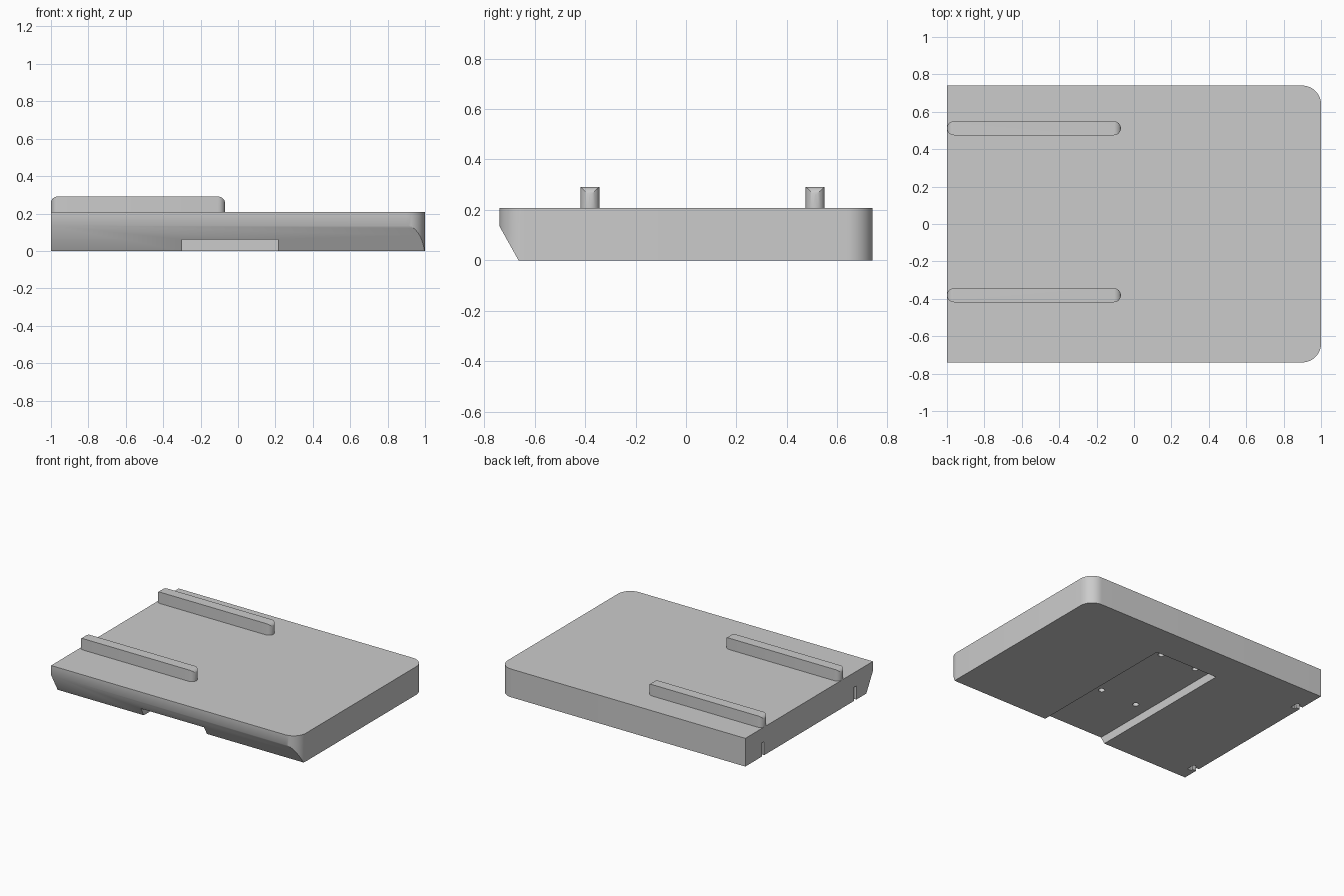
import bpy, bmesh, math

default = bpy.data.objects.get("Cube")
if default:
    bpy.data.objects.remove(default)

grey = bpy.data.materials.new("plain grey")
grey.use_nodes = True
colour = (0.6, 0.6, 0.6, 1)
grey.diffuse_color = colour
grey.node_tree.nodes["Principled BSDF"].inputs["Base Color"].default_value = colour

TOP, HALF_Y = 0.207, 0.74


def arc(cx, cy, r, start, end, steps=12):
    angles = [math.radians(start + (end - start) * i / steps) for i in range(steps + 1)]
    return [(cx + r * math.cos(a), cy + r * math.sin(a)) for a in angles]


def prism(name, outline, low, high, upright=False):
    """Extrude an outline along z, or along y when upright."""
    place = (lambda p: (p[0], low, p[1])) if upright else (lambda p: (p[0], p[1], low))
    shift = (0, high - low, 0) if upright else (0, 0, high - low)
    bm = bmesh.new()
    face = bm.faces.new([bm.verts.new(place(p)) for p in outline])
    new = bmesh.ops.extrude_face_region(bm, geom=[face])["geom"]
    bmesh.ops.translate(bm, vec=shift, verts=[v for v in new if isinstance(v, bmesh.types.BMVert)])
    bmesh.ops.recalc_face_normals(bm, faces=bm.faces)
    mesh = bpy.data.meshes.new(name)
    bm.to_mesh(mesh)
    bm.free()
    mesh.materials.append(grey)
    obj = bpy.data.objects.new(name, mesh)
    bpy.context.collection.objects.link(obj)
    return obj


def box(name, x0, x1, y0, y1, z0, z1):
    return prism(name, [(x0, y0), (x1, y0), (x1, y1), (x0, y1)], z0, z1)


def combine(obj, cutter, operation="DIFFERENCE"):
    mod = obj.modifiers.new(cutter.name, "BOOLEAN")
    mod.operation, mod.solver, mod.object = operation, "EXACT", cutter
    bpy.ops.object.select_all(action="DESELECT")
    bpy.context.view_layer.objects.active = obj
    obj.select_set(True)
    bpy.ops.object.modifier_apply(modifier=mod.name)
    bpy.data.objects.remove(cutter)


def smooth(obj):
    bpy.ops.object.select_all(action="DESELECT")
    bpy.context.view_layer.objects.active = obj
    obj.select_set(True)
    bpy.ops.object.shade_smooth_by_angle(angle=math.radians(30))


# Slab with two rounded corners on its left side
outline = [(-1, HALF_Y), (-1, -HALF_Y)]
outline += arc(0.9, -HALF_Y + 0.1, 0.1, -90, 0) + arc(0.9, HALF_Y - 0.1, 0.1, 0, 90)
slab = prism("slab", outline, 0, TOP)

# Sloping cut under the front edge
bm = bmesh.new()
bm.from_mesh(slab.data)
cut = bmesh.ops.bisect_plane(bm, geom=bm.verts[:] + bm.edges[:] + bm.faces[:],
                             plane_co=(0, -0.664, 0), plane_no=(0, -0.136, -0.076),
                             clear_outer=True)
bmesh.ops.holes_fill(bm, edges=[e for e in bm.edges if e.is_boundary], sides=0)
bmesh.ops.recalc_face_normals(bm, faces=bm.faces)
bm.to_mesh(slab.data)
bm.free()

# Recess underneath, open at the front, with four screw holes
combine(slab, box("recess", -0.3, 0.213, -1, 0.49, -0.1, 0.062))
for x in (-0.195, 0.1):
    for y in (-0.215, 0.4):
        combine(slab, prism("screw_hole", arc(x, y, 0.021, 0, 345, 23), 0.03, 0.13))

# Hanging slots in the right side, wider at the back
for y in (-0.535, 0.535):
    combine(slab, box("slot", -1.1, -0.94, y - 0.014, y + 0.014, -0.1, 0.1))
    combine(slab, box("slot_head", -0.97, -0.939, y - 0.032, y + 0.032, -0.1, 0.101))
smooth(slab)

# Two rails on top: round ends in plan, rounded upper corners in profile
START, END, RAIL_TOP, R, F = -1.0, -0.07, 0.29, 0.0375, 0.035
for name, y in (("front_rail", -0.381), ("back_rail", 0.512)):
    plan = arc(END - R, y, R, -90, 90) + arc(START + R, y, R, 90, 270)
    rail = prism(name, plan, TOP, 0.4)
    side = [(START - 0.001, 0.1), (END + 0.001, 0.1)]
    side += arc(END - F, RAIL_TOP - F, F + 0.0005, 0, 90, 8)
    side += arc(START + F, RAIL_TOP - F, F + 0.0005, 90, 180, 8)
    combine(rail, prism("rail_profile", side, y - 0.1, y + 0.1, True), "INTERSECT")
    smooth(rail)
